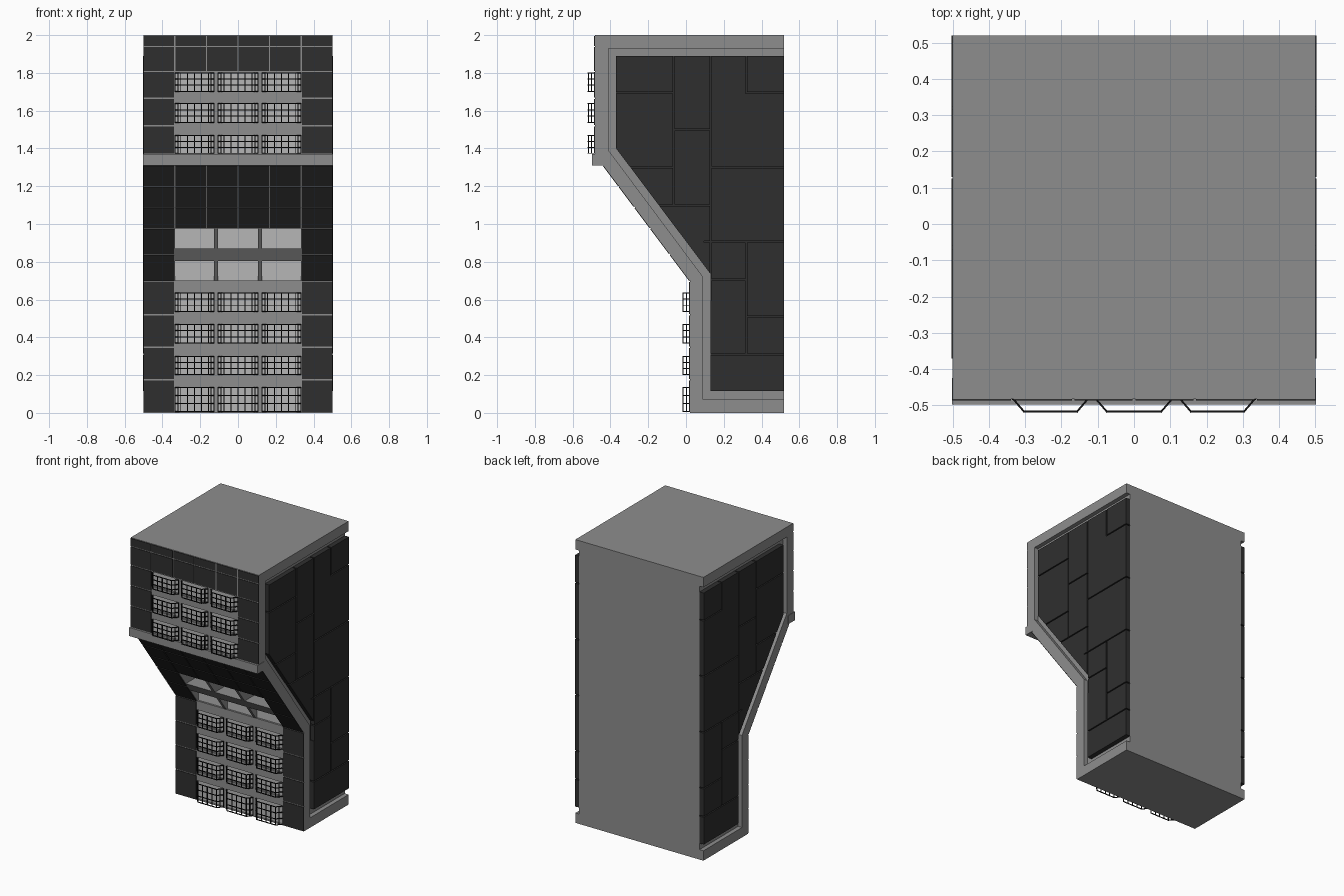
import bpy, bmesh
from mathutils import Vector, Matrix

if "Cube" in bpy.data.objects:
    bpy.data.objects.remove(bpy.data.objects["Cube"])


def material(name, r, g, b):
    m = bpy.data.materials.new(name)
    m.diffuse_color = (r, g, b, 1)
    m.use_nodes = True
    m.node_tree.nodes["Principled BSDF"].inputs["Base Color"].default_value = m.diffuse_color
    return m


CONCRETE = material("concrete_grey", 0.27, 0.27, 0.27)
CLADDING = material("dark_cladding", 0.028, 0.028, 0.028)
GLASS = material("pale_glass", 0.47, 0.47, 0.47)
METAL = material("black_metal", 0.006, 0.006, 0.006)


def make(name, bm, mat=None):
    bmesh.ops.recalc_face_normals(bm, faces=bm.faces)
    me = bpy.data.meshes.new(name)
    bm.to_mesh(me)
    bm.free()
    ob = bpy.data.objects.new(name, me)
    bpy.context.scene.collection.objects.link(ob)
    if mat:
        me.materials.append(mat)
    return ob


def box(bm, x0, x1, y0, y1, z0, z1):
    mid = Vector(((x0 + x1) / 2, (y0 + y1) / 2, (z0 + z1) / 2))
    size = Matrix.Diagonal((x1 - x0, y1 - y0, z1 - z0, 1))
    bmesh.ops.create_cube(bm, size=1, matrix=Matrix.Translation(mid) @ size)


def bar(bm, a, b, t):
    a, b = Vector(a), Vector(b)
    d = b - a
    rot = d.to_track_quat('Z', 'Y').to_matrix().to_4x4()
    size = Matrix.Diagonal((t, t, d.length + t, 1))
    bmesh.ops.create_cube(bm, size=1, matrix=Matrix.Translation((a + b) / 2) @ rot @ size)


def prism(bm, profile, x0, x1):
    """Extrude a (y, z) profile along x."""
    a = [bm.verts.new((x0, y, z)) for y, z in profile]
    b = [bm.verts.new((x1, y, z)) for y, z in profile]
    bm.faces.new(a)
    bm.faces.new(b[::-1])
    n = len(a)
    for i in range(n):
        bm.faces.new((a[i], b[i], b[(i + 1) % n], a[(i + 1) % n]))


def cut(ob, cutter):
    mod = ob.modifiers.new("cut", 'BOOLEAN')
    mod.operation, mod.solver, mod.object = 'DIFFERENCE', 'EXACT', cutter
    mod.use_self = True
    dg = bpy.context.evaluated_depsgraph_get()
    me = bpy.data.meshes.new_from_object(ob.evaluated_get(dg))
    ob.modifiers.clear()
    ob.data = me
    bpy.data.objects.remove(cutter)


# Main layout
LOW, UP, BACK = 0.02, -0.482, 0.52        # wall planes in y
Z_LOW, Z_UP = 0.70, 1.37                  # ends of the sloping wall
OUTER = [(BACK, 0), (LOW, 0), (LOW, Z_LOW), (UP, Z_UP), (UP, 2), (BACK, 2)]
GROOVE = [(BACK, .07), (.09, .07), (.09, .72), (-.41, 1.39), (-.41, 1.93), (BACK, 1.93)]
PANEL = [(BACK, .115), (.13, .115), (.13, .735), (-.37, 1.40), (-.37, 1.89), (BACK, 1.89)]
COLUMNS = [(-.333, -.127), (-.105, .105), (.127, .333)]
LOW_ROWS = [(.004, .137), (.20, .302), (.368, .47), (.535, .637)]
UP_ROWS = [(1.372, 1.47), (1.535, 1.64), (1.70, 1.803)]
SLOPE_ROWS = [(.70, .805), (.87, .975)]
BAYS = [(x, z, y) for rows, y in ((LOW_ROWS, LOW), (UP_ROWS, UP)) for z in rows for x in COLUMNS]

# Core with window recesses, and the glass standing in them
bm = bmesh.new()
prism(bm, OUTER, -.47, .47)
core = make("building_core", bm, CONCRETE)
holes, glass = bmesh.new(), bmesh.new()
for (x0, x1), (z0, z1), y in BAYS:
    box(holes, x0, x1, y - .05, y + .02, z0, z1)
    box(glass, x0, x1, y + .013, y + .021, z0, z1)
for x0, x1 in COLUMNS:
    for z0, z1 in SLOPE_ROWS:
        box(holes, x0, x1, -.35, .04, z0, z1)
        box(glass, x0, x1, .033, .041, z0, z1)
cut(core, make("window_cutter", holes))
make("window_glass", glass, GLASS)

# Raised concrete rim on each flank
for side, s in (("left", -1), ("right", 1)):
    bm = bmesh.new()
    prism(bm, OUTER + GROOVE[::-1], s * .47, s * .5)
    make(side + "_rim", bm, CONCRETE)

# Flank cladding split by open joints (y0, z0, y1, z1)
JOINTS = [(.13, .6, .13, 2), (-.065, 1.10, -.065, 2), (.32, 1.695, .32, 2), (.32, .31, .32, .905),
          (-.5, 1.695, -.065, 1.695), (-.065, 1.5, .13, 1.5), (-.5, 1.30, -.065, 1.30),
          (-.3, 1.10, .13, 1.10), (.32, 1.695, .6, 1.695), (.13, 1.30, .6, 1.30),
          (.1, .905, .6, .905), (.1, .705, .32, .705), (.32, .51, .6, .51), (.1, .31, .6, .31)]
for side, s in (("left", -1), ("right", 1)):
    bm = bmesh.new()
    prism(bm, PANEL, s * .47, s * .503)
    plate = make(side + "_cladding", bm, CLADDING)
    bm = bmesh.new()
    xs = sorted((s * .471, s * .55))
    g = .004
    for y0, z0, y1, z1 in JOINTS:
        box(bm, *xs, y0 - g, y1 + g, z0 - g, z1 + g)
    cut(plate, make("joint_cutter", bm))


# Front cladding tiles, laid on the vertical or sloping wall
def wall_y(z, part):
    if part == "slope":
        return LOW + (UP - LOW) * (z - Z_LOW) / (Z_UP - Z_LOW)
    return LOW if part == "low" else UP


def tiles(bm, xs, zs, part, gap=.0035, t=.004):
    n = Vector((-.80, -.60)) if part == "slope" else Vector((-1, 0))
    for x0, x1 in zip(xs, xs[1:]):
        for z0, z1 in zip(zs, zs[1:]):
            a, b = z0 + gap, z1 - gap
            p = [Vector((wall_y(z, part), z)) for z in (a, b)]
            prof = [p[0], p[1], p[1] + n * t, p[0] + n * t]
            l = x0 if x0 == -.5 else x0 + gap
            r = x1 if x1 == .5 else x1 - gap
            prism(bm, [tuple(v) for v in prof], l, r)


FULL = [-.5, -.335, -.167, 0, .167, .335, .5]
bm = bmesh.new()
for xs in ([-.5, -.335], [.335, .5]):
    tiles(bm, xs, [0, .175, .347, .52, .697], "low")
    tiles(bm, xs, [.697, .84, .978], "slope")
    tiles(bm, xs, [1.37, 1.52, 1.665, 1.807], "up")
tiles(bm, FULL, [.978, 1.09, 1.20, 1.312], "slope")
tiles(bm, FULL, [1.807, 1.94, 2.0], "up")
make("front_cladding", bm, CLADDING)

# Ledge under the upper storeys
bm = bmesh.new()
box(bm, -.502, .502, -.497, -.425, 1.31, 1.37)
make("ledge", bm, CONCRETE)

# Bay cages: trapezium rails and posts in front of each window
bm = bmesh.new()
T = .005
for (x0, x1), (z0, z1), y in BAYS:
    front = y - .035
    a, b, c, d = (x0, y), (x0 + .03, front), (x1 - .03, front), (x1, y)
    z0, z1 = z0 + T / 2, z1 - T / 2
    for i in range(4):
        z = z0 + (z1 - z0) * i / 3
        for p, q in ((a, b), (b, c), (c, d)):
            bar(bm, (*p, z), (*q, z), T)
    posts = [a, d] + [(b[0] + (c[0] - b[0]) * i / 4, front) for i in range(5)]
    posts += [((a[0] + b[0]) / 2, (y + front) / 2), ((c[0] + d[0]) / 2, (y + front) / 2)]
    for px, py in posts:
        bar(bm, (px, py, z0), (px, py, z1), T)
make("bay_cages", bm, METAL)
